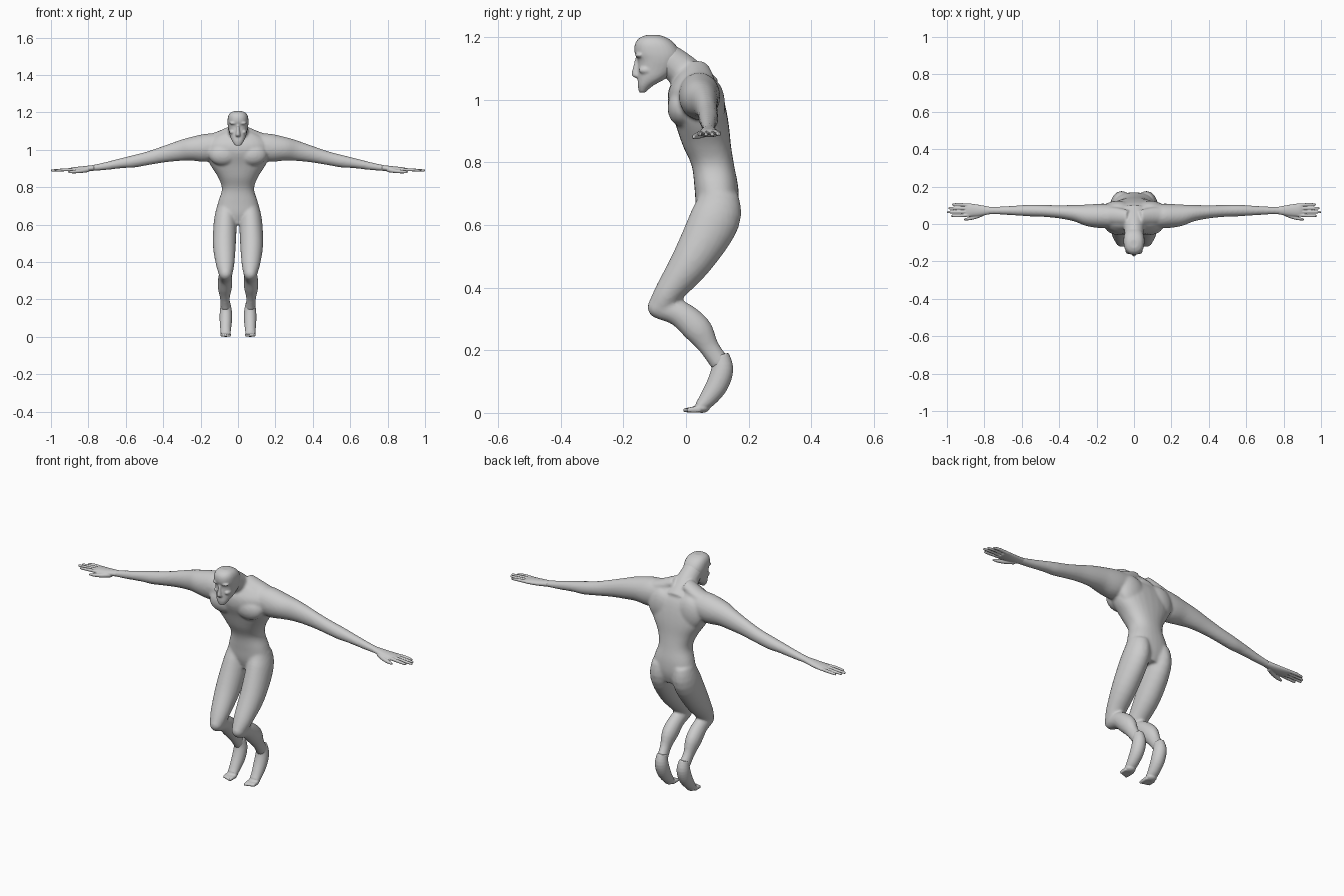
import bpy, bmesh, math
from mathutils import Vector, Matrix

grey = bpy.data.materials.new("plain grey")
grey.diffuse_color = (0.6, 0.6, 0.6, 1)

X, Y = Vector((1, 0, 0)), Vector((0, 1, 0))


def resample(st, k=4):
    """Smooth (Catmull-Rom) interpolation through stations."""
    out = []
    for i in range(len(st) - 1):
        p0, p1, p2, p3 = (st[max(i - 1, 0)], st[i], st[i + 1], st[min(i + 2, len(st) - 1)])
        for j in range(k):
            t = j / k
            out.append([0.5 * (2 * b + (c - a) * t + (2 * a - 5 * b + 4 * c - d) * t * t
                               + (3 * b - a - 3 * c + d) * t ** 3)
                        for a, b, c, d in zip(p0, p1, p2, p3)])
    return out + [list(st[-1])]


def loft(bm, stations, u, v=None, power=2.0, sides=28):
    """Closed tube through stations (x, y, z, radius along u, radius along v)."""
    st = resample(stations)
    rings = []
    for i, s in enumerate(st):
        c = Vector(s[:3])
        tan = Vector(st[min(i + 1, len(st) - 1)][:3]) - Vector(st[max(i - 1, 0)][:3])
        w = v or tan.normalized().cross(u).normalized()
        ring = []
        for k in range(sides):
            a = 2 * math.pi * k / sides
            ca, sa = math.cos(a), math.sin(a)
            e = 2 / power
            ring.append(bm.verts.new(c + u * s[3] * math.copysign(abs(ca) ** e, ca)
                                     + w * s[4] * math.copysign(abs(sa) ** e, sa)))
        rings.append(ring)
    for a, b in zip(rings, rings[1:]):
        for k in range(sides):
            n = (k + 1) % sides
            bm.faces.new((a[k], a[n], b[n], b[k]))
    bm.faces.new(rings[0])
    bm.faces.new(rings[-1])


def ball(bm, c, r, tilt=0.0):
    m = Matrix.Translation(c) @ Matrix.Rotation(tilt, 4, 'X') @ Matrix.Diagonal((*r, 1))
    bmesh.ops.create_uvsphere(bm, u_segments=24, v_segments=14, radius=1, matrix=m)


def mirror(bm):
    geo = bmesh.ops.duplicate(bm, geom=bm.verts[:] + bm.edges[:] + bm.faces[:])["geom"]
    for vert in geo:
        if isinstance(vert, bmesh.types.BMVert):
            vert.co.x *= -1


def finish(bm, name, voxel, smooth):
    """Fuse the overlapping volumes into one smooth skin."""
    bmesh.ops.recalc_face_normals(bm, faces=bm.faces[:])
    me = bpy.data.meshes.new(name)
    bm.to_mesh(me)
    bm.free()
    me.materials.append(grey)
    ob = bpy.data.objects.new(name, me)
    bpy.context.collection.objects.link(ob)
    r = ob.modifiers.new("fuse", 'REMESH')
    r.mode, r.voxel_size, r.use_smooth_shade = 'VOXEL', voxel, True
    s = ob.modifiers.new("soften", 'SMOOTH')
    s.factor, s.iterations = 0.5, smooth


# ---- body: limbs and paired muscles first, mirrored, then the torso ----
bm = bmesh.new()
# thigh
loft(bm, [(.062, .105, .70, .05, .062), (.068, .093, .62, .061, .08), (.073, .021, .49, .061, .066),
          (.069, -.053, .388, .049, .046), (.066, -.083, .335, .036, .04)], X)
# shin and calf
loft(bm, [(.066, -.082, .337, .034, .038), (.068, -.022, .318, .037, .042), (.07, .037, .267, .038, .046),
          (.07, .075, .208, .026, .032), (.066, .112, .155, .027, .032)], X)
ball(bm, (.066, -.087, .338), (.034, .036, .036))
# arm
loft(bm, [(.05, .04, 1.035, .06, .055), (.16, .043, 1.012, .066, .075), (.25, .046, 1.005, .058, .063),
          (.32, .058, .993, .044, .053), (.40, .065, .975, .035, .043), (.48, .07, .955, .032, .036),
          (.56, .072, .938, .031, .033), (.62, .072, .929, .027, .027), (.72, .072, .911, .021, .02),
          (.80, .072, .9, .02, .014)], Y)
ball(bm, (.078, -.012, .975), (.078, .047, .06))                # chest muscle
ball(bm, (.058, .118, .645), (.056, .053, .075))                # buttock
ball(bm, (.085, .085, .98), (.075, .04, .085))                  # shoulder blade
loft(bm, [(.03, .035, 1.10, .04, .03), (.11, .045, 1.066, .045, .03), (.2, .045, 1.04, .04, .03)], Y)
mirror(bm)
# torso
loft(bm, [(0, .10, .60, .05, .05), (0, .10, .655, .113, .067), (0, .097, .72, .106, .07),
          (0, .086, .79, .086, .068), (0, .067, .853, .106, .077), (0, .052, .92, .148, .085),
          (0, .035, .98, .168, .091), (0, .027, 1.03, .165, .083), (0, .024, 1.07, .13, .06),
          (0, .02, 1.10, .07, .04)], X, Y, 2.3)
# neck
loft(bm, [(0, .05, 1.02, .085, .07), (0, -.006, 1.088, .057, .056), (0, -.065, 1.135, .05, .05)], X)
finish(bm, "body", .007, 5)

# ---- head ----
bm = bmesh.new()
ball(bm, (.024, -.148, 1.143), (.022, .014, .009))              # brow
ball(bm, (.031, -.125, 1.095), (.016, .026, .014))              # cheekbone
mirror(bm)
loft(bm, [(0, -.139, 1.024, .016, .01), (0, -.130, 1.045, .03, .024), (0, -.108, 1.07, .042, .046),
          (0, -.092, 1.10, .049, .062), (0, -.087, 1.125, .054, .067), (0, -.091, 1.15, .056, .073),
          (0, -.099, 1.178, .053, .064), (0, -.104, 1.197, .042, .046), (0, -.106, 1.207, .022, .022)],
     X, Y, 2.3)
loft(bm, [(0, -.15, 1.138, .007, .01), (0, -.155, 1.105, .009, .014), (0, -.157, 1.078, .013, .016),
          (0, -.148, 1.07, .01, .01)], X, Y)                      # nose
ball(bm, (0, -.14, 1.054), (.019, .014, .006))                  # lips
ball(bm, (0, -.14, 1.033), (.018, .012, .011))                  # chin
finish(bm, "head", .004, 3)

# ---- hands ----
bm = bmesh.new()
loft(bm, [(.77, .072, .904, .02, .015), (.83, .073, .897, .03, .015), (.88, .075, .894, .035, .013),
          (.90, .075, .892, .034, .009)], Y)
for y, tip in ((.044, .978), (.064, 1.0), (.084, .992), (.104, .972)):
    loft(bm, [(.875, .075 + (y - .075) * .85, .894, .0085, .009), (.93, y, .893, .0082, .008),
              (tip - .01, y, .89, .0068, .006), (tip, y, .889, .004, .004)], Y, sides=12)
loft(bm, [(.80, .06, .894, .014, .013), (.84, .041, .887, .012, .011), (.88, .029, .883, .009, .009),
          (.908, .024, .881, .005, .005)], Y, sides=14)          # thumb
mirror(bm)
finish(bm, "hands", .003, 2)

# ---- feet, standing on tiptoe ----
bm = bmesh.new()
loft(bm, [(.066, .108, .185, .024, .029), (.065, .116, .14, .032, .035), (.065, .1, .09, .033, .035),
          (.066, .07, .045, .029, .028), (.066, .045, .019, .026, .019)], X)
ball(bm, (.066, .05, .016), (.027, .026, .016))                 # ball of the foot
for i in range(5):                                              # toes
    x, r = .046 + i * .0105, .0085 - i * .0006
    loft(bm, [(x, .045, .012, r, .011), (x, .015, .010, r, .009),
              (x, -.008 + i * .003, .008, r * .8, .006)], X, sides=12)
mirror(bm)
finish(bm, "feet", .0035, 2)
